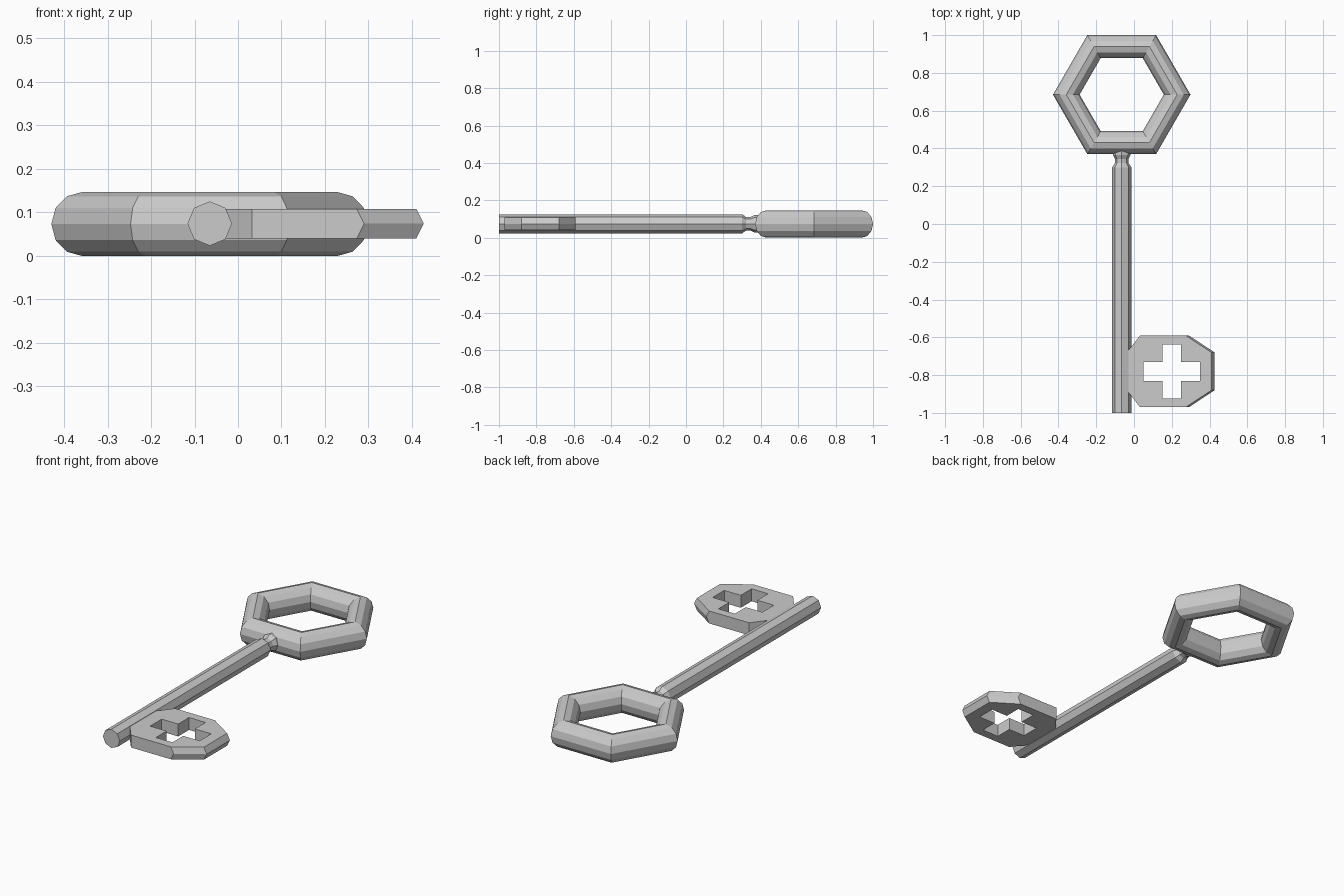
import bpy, bmesh
from math import cos, sin, tau

cube = bpy.data.objects.get("Cube")
if cube:
    bpy.data.objects.remove(cube, do_unlink=True)

AXIS_X, MID_Z = -0.065, 0.0735

metal = bpy.data.materials.new("light_grey_metal")
metal.use_nodes = True
metal.diffuse_color = (0.6, 0.6, 0.6, 1)
metal.node_tree.nodes["Principled BSDF"].inputs["Base Color"].default_value = (0.6, 0.6, 0.6, 1)


def finish(bm, name, location):
    bmesh.ops.recalc_face_normals(bm, faces=bm.faces[:])
    mesh = bpy.data.meshes.new(name)
    bm.to_mesh(mesh)
    bm.free()
    mesh.materials.append(metal)
    obj = bpy.data.objects.new(name, mesh)
    obj.location = location
    bpy.context.collection.objects.link(obj)
    return obj


def add_loop(bm, points):
    return [bm.verts.new(p) for p in points]


def bridge(bm, a, b):
    for i in range(len(a)):
        j = (i + 1) % len(a)
        bm.faces.new((a[i], a[j], b[j], b[i]))


# Hexagonal handle: a round section swept about six corners
def build_handle(major=0.2935, minor=0.0705, half_height=MID_Z, corners=6, sides=12):
    bm = bmesh.new()
    loops = []
    for c in range(corners):
        a = tau * c / corners
        section = []
        for s in range(sides):
            t = tau * s / sides
            r = major + minor * cos(t)
            section.append((r * cos(a), r * sin(a), half_height * sin(t)))
        loops.append(add_loop(bm, section))
    for c in range(corners):
        bridge(bm, loops[c], loops[(c + 1) % corners])
    finish(bm, "handle_ring", (AXIS_X, 0.685, MID_Z))


# Octagonal shaft with a narrow neck and a collar that enters the handle
def build_shaft(sides=8):
    profile = [(-1, 0.051), (0.3, 0.051), (0.322, 0.036),
               (0.345, 0.036), (0.366, 0.047), (0.41, 0.047)]
    bm = bmesh.new()
    loops = [add_loop(bm, [(r * cos(tau * i / sides), y, r * sin(tau * i / sides))
                           for i in range(sides)]) for y, r in profile]
    for a, b in zip(loops, loops[1:]):
        bridge(bm, a, b)
    bm.faces.new(loops[0])
    bm.faces.new(loops[-1])
    finish(bm, "shaft", (AXIS_X, 0, MID_Z + 0.001))


# Key bit: chamfered plate with a ridged outer edge and a cross-shaped hole
def build_bit(half=0.034, ridge=0.017):
    # local outline, centred on the cross
    quarter = [(-0.23, 0.11), (-0.168, 0.19), (0.073, 0.19), (0.21, 0.1)]
    outline = quarter + [(x, -y) for x, y in reversed(quarter)]
    long_x, long_y, arm = 0.15, 0.143, 0.05
    corner = [(long_x, arm), (arm, arm), (arm, long_y)]
    cross = []
    for sx, sy in ((1, 1), (-1, 1), (-1, -1), (1, -1)):
        pts = [(x * sx, y * sy) for x, y in corner]
        cross += pts if sx * sy > 0 else pts[::-1]

    bm = bmesh.new()
    outer = []
    for z in (-half, 0, half):
        push = ridge if z == 0 else 0
        outer.append(add_loop(bm, [(x + push * (x > 0), y, z) for x, y in outline]))
    inner = [add_loop(bm, [(x, y, z) for x, y in cross]) for z in (-half, half)]
    bridge(bm, outer[0], outer[1])
    bridge(bm, outer[1], outer[2])
    bridge(bm, inner[0], inner[1])

    # top and bottom faces around the hole
    for rim, hole, direction in ((outer[0], inner[0], -1), (outer[2], inner[1], 1)):
        edges = [bm.edges.get((loop[i - 1], loop[i]))
                 for loop in (rim, hole) for i in range(len(loop))]
        bmesh.ops.triangle_fill(bm, edges=edges, use_beauty=True, normal=(0, 0, direction))
    finish(bm, "key_bit", (0.2, -0.78, MID_Z + 0.001))


build_handle()
build_shaft()
build_bit()
